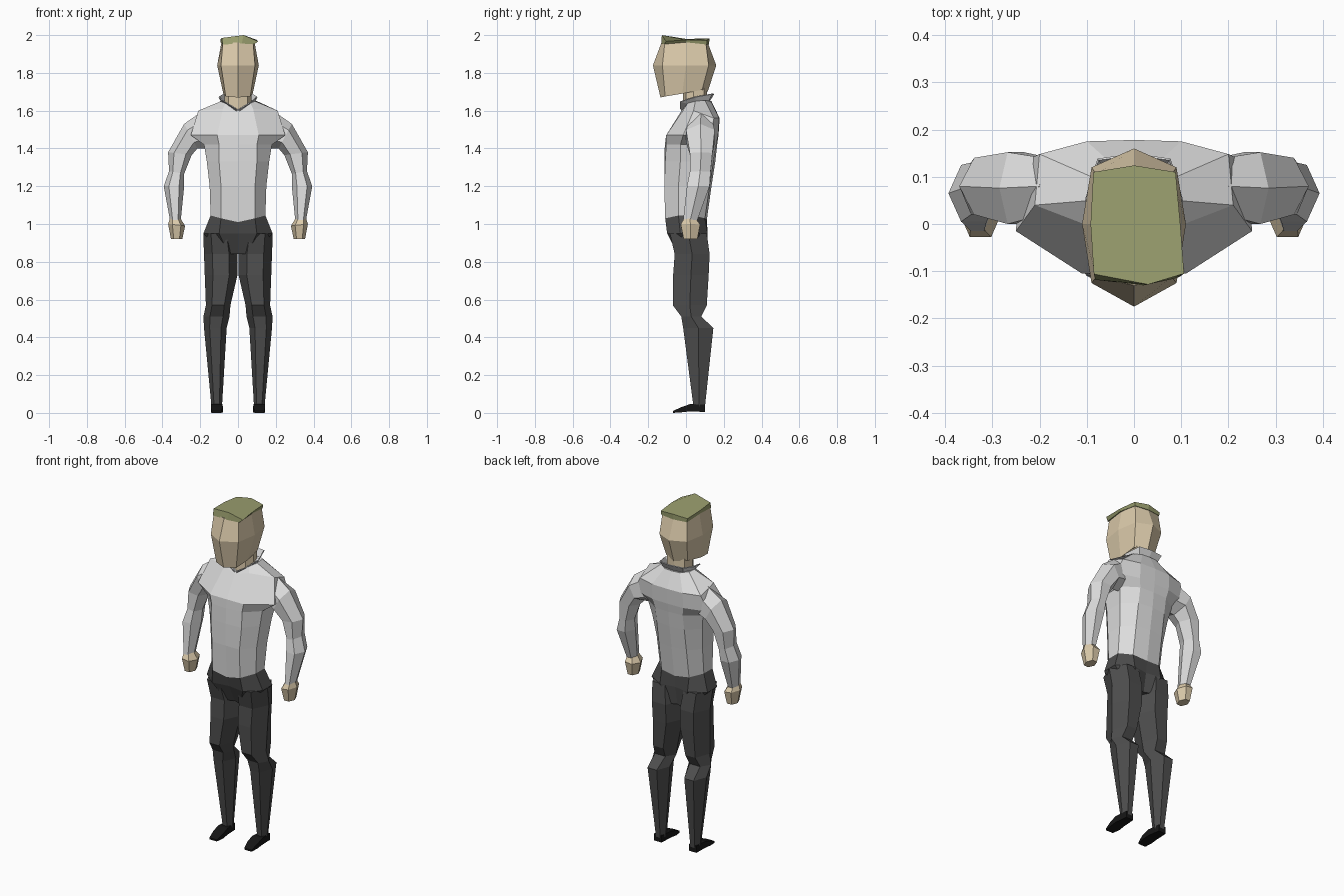
import bpy, bmesh


def material(name, r, g, b):
    m = bpy.data.materials.new(name)
    m.diffuse_color = (r, g, b, 1)
    return m


SHIRT = material("light_grey_cloth", 0.72, 0.72, 0.72)
TROUSERS = material("dark_grey_cloth", 0.075, 0.075, 0.075)
SKIN = material("tan_skin", 0.72, 0.60, 0.41)
HAIR = material("olive_hair", 0.33, 0.35, 0.16)
SHOE = material("black_leather", 0.008, 0.008, 0.008)


def loft(name, rings, mat, closed=True):
    """Skin a list of equal-length point rings; cap the ends when closed."""
    bm = bmesh.new()
    vs = [[bm.verts.new(p) for p in ring] for ring in rings]
    n = len(rings[0])
    for a, b in zip(vs, vs[1:]):
        for i in range(n if closed else n - 1):
            j = (i + 1) % n
            bm.faces.new((a[i], a[j], b[j], b[i]))
    if closed:
        bm.faces.new(vs[0])
        bm.faces.new(vs[-1])
    bmesh.ops.recalc_face_normals(bm, faces=bm.faces)
    me = bpy.data.meshes.new(name)
    bm.to_mesh(me)
    bm.free()
    me.materials.append(mat)
    ob = bpy.data.objects.new(name, me)
    bpy.context.collection.objects.link(ob)
    return ob


def sym(half):
    """Complete a ring given from front centre to back centre."""
    return half + [(-x, y, z) for x, y, z in half[-2:0:-1]]


def level(z, pts):
    return [(x, y, z) for x, y in pts]


def limb_ring(ox, oz, ix, iz, yf, yb):
    """Six-sided section between an outer and an inner point."""
    yc = (yf + yb) / 2

    def at(t, y):
        return (ox + (ix - ox) * t, y, oz + (iz - oz) * t)
    return [at(0, yc), at(.25, yf), at(.75, yf), at(1, yc), at(.75, yb), at(.25, yb)]


def pair(name, rings, mat):
    for side, s in (("left", 1), ("right", -1)):
        loft(f"{side}_{name}", [[(s * x, y, z) for x, y, z in r] for r in rings], mat)


# Shirt body, waist to neck
waist = [(0, -.105, 1.01), (.09, -.11, 1.03), (.145, -.04, 1.045),
         (.145, .04, 1.045), (.09, .1, 1.03), (0, .11, 1.02)]
torso = [
    waist,
    level(1.2, [(0, -.115), (.09, -.115), (.15, -.04), (.15, .06), (.09, .125), (0, .135)]),
    level(1.33, [(0, -.115), (.1, -.11), (.165, -.03), (.165, .08), (.09, .145), (0, .155)]),
    level(1.42, [(0, -.112), (.1, -.105), (.18, -.03), (.18, .1), (.09, .16), (0, .165)]),
    level(1.47, [(0, -.105), (.11, -.105), (.25, -.015), (.24, .13), (.1, .17), (0, .172)]),
    [(0, -.03, 1.59), (.08, -.01, 1.61), (.21, .04, 1.60),
     (.2, .148, 1.56), (.1, .175, 1.56), (0, .178, 1.56)],
    [(0, -.02, 1.60), (.065, .01, 1.64), (.09, .05, 1.65),
     (.09, .1, 1.655), (.05, .13, 1.65), (0, .135, 1.65)],
]
loft("shirt_body", [sym(r) for r in torso], SHIRT)

# Flared open collar
collar = loft("collar", [
    sym([(.004, -.022, 1.60), (.06, .01, 1.64), (.085, .05, 1.65), (.06, .115, 1.65), (0, .12, 1.65)])
    + [(-.004, -.022, 1.60)],
    sym([(.012, -.03, 1.615), (.07, -.03, 1.65), (.1, .05, 1.675), (.075, .135, 1.69), (0, .145, 1.69)])
    + [(-.012, -.03, 1.615)],
], SHIRT, closed=False)
collar.modifiers.new("thickness", "SOLIDIFY").thickness = .005

# Sleeves, shoulder to cuff
pair("sleeve", [limb_ring(*r) for r in (
    (.20, 1.59, .17, 1.40, .02, .14),
    (.285, 1.53, .215, 1.40, .0, .152),
    (.37, 1.38, .245, 1.365, .02, .14),
    (.365, 1.28, .285, 1.265, .02, .13),
    (.393, 1.20, .285, 1.20, .005, .125),
    (.36, 1.02, .303, 1.02, -.015, .06),
)], SHIRT)

# Fists
pair("hand", [limb_ring(*r) for r in (
    (.36, 1.03, .305, 1.03, -.01, .05),
    (.37, 1.0, .28, .99, -.028, .075),
    (.355, .92, .295, .92, -.012, .06),
)], SKIN)

# Trousers: hips, then legs
loft("hips", [sym(r) for r in (
    waist,
    level(.95, [(0, -.085), (.1, -.1), (.183, -.03), (.183, .06), (.09, .115), (0, .1)]),
    level(.84, [(0, -.03), (.05, -.045), (.08, 0), (.08, .06), (.05, .1), (0, .08)]),
)], TROUSERS)
pair("leg", [limb_ring(ox, z, ix, z, yf, yb) for ix, ox, yf, yb, z in (
    (.02, .184, -.085, .11, .95),
    (.003, .18, -.06, .125, .84),
    (.003, .176, -.068, .12, .73),
    (.04, .17, -.07, .11, .57),
    (.045, .183, -.025, .08, .51),
    (.06, .18, -.015, .145, .45),
    (.085, .14, .04, .10, .03),
)], TROUSERS)


# Shoes: wedge from heel to toe
def shoe_ring(y, x0, x1, z0, z1):
    return [(x0, y, z0), (x1, y, z0), (x1, y, z1), (x0, y, z1)]


pair("shoe", [shoe_ring(*r) for r in (
    (.10, .09, .138, .005, .045),
    (.02, .082, .144, .008, .046),
    (-.025, .08, .144, .003, .03),
    (-.07, .09, .138, 0, .01),
)], SHOE)

# Neck and head
neck = [(0, -.015), (.05, 0), (.072, .04), (.058, .095), (0, .11)]
loft("neck", [sym(level(z, neck)) for z in (1.6, 1.73)], SKIN)
loft("head", [sym(r) for r in (
    [(0, -.135, 1.67), (.065, -.11, 1.675), (.078, -.02, 1.69), (.07, .085, 1.71), (0, .115, 1.70)],
    level(1.84, [(0, -.175), (.09, -.125), (.11, 0), (.09, .12), (0, .16)]),
    level(1.96, [(0, -.13), (.08, -.112), (.088, 0), (.08, .105), (0, .115)]),
)], SKIN)

# Swept hair cap
loft("hair", [
    [(-.082, -.118, 1.95), (.02, -.13, 1.955), (.088, -.115, 1.952),
     (.092, 0, 1.962), (.084, .11, 1.95), (0, .122, 1.95), (-.084, .11, 1.95), (-.092, 0, 1.962)],
    [(-.085, -.106, 1.985), (.03, -.128, 2.0), (.106, -.105, 1.967),
     (.098, 0, 1.975), (.088, .11, 1.972), (0, .124, 1.982), (-.086, .11, 1.972), (-.092, 0, 1.98)],
], HAIR)
